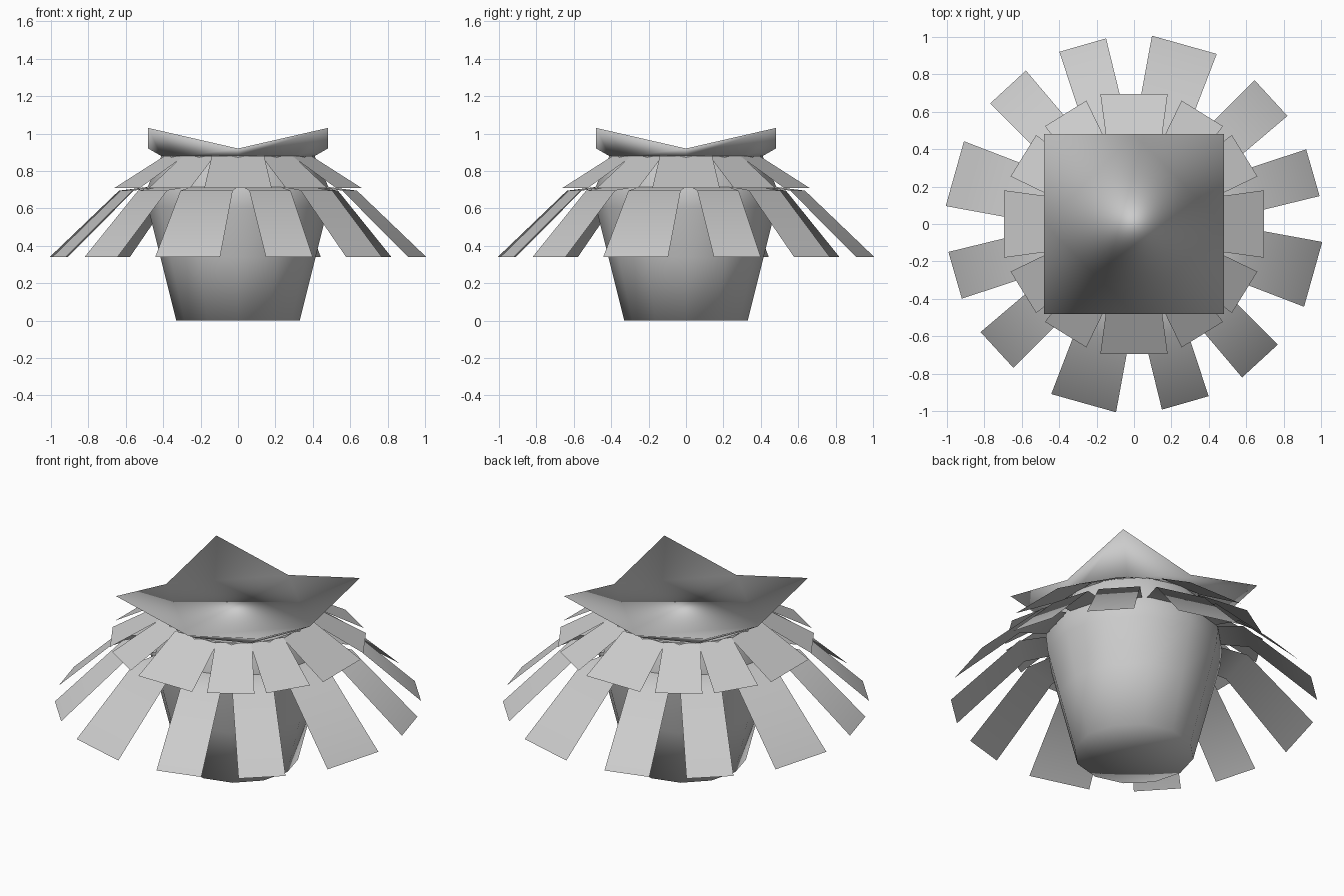
import bpy
from math import sin, cos, pi, radians

if "Cube" in bpy.data.objects:
    bpy.data.objects.remove(bpy.data.objects["Cube"])


def make(name, verts, faces, smooth=True):
    me = bpy.data.meshes.new(name)
    me.from_pydata(verts, [], faces)
    me.update()
    ob = bpy.data.objects.new(name, me)
    bpy.context.collection.objects.link(ob)
    if smooth:
        for p in me.polygons:
            p.use_smooth = True
    return ob


def lathe(name, profile, n):
    # turned shape with a closed bottom fan
    verts = [(r * cos(2 * pi * i / n), r * sin(2 * pi * i / n), z)
             for r, z in profile for i in range(n)]
    faces = [(k * n + i, k * n + (i + 1) % n, (k + 1) * n + (i + 1) % n, (k + 1) * n + i)
             for k in range(len(profile) - 1) for i in range(n)]
    verts.append((0, 0, profile[0][1]))
    faces += [(len(verts) - 1, (i + 1) % n, i) for i in range(n)]
    return make(name, verts, faces)


def leaf_ring(name, path, offset, wide, narrow):
    # twelve flat strips, every third one wider; path = (radius, z) points
    verts, faces = [], []
    for k in range(12):
        a = radians(offset + 90 * (k // 3) + (0, 31.7, 58.3)[k % 3])
        widths = narrow if k % 3 else wide
        s = len(verts)
        for (r, z), w in zip(path, widths):
            for t in (-w / 2, w / 2):
                verts.append((r * cos(a) - t * sin(a), r * sin(a) + t * cos(a), z))
        for j in range(len(path) - 1):
            b = s + 2 * j
            faces.append((b, b + 2, b + 3, b + 1))
    return make(name, verts, faces)


# tapered body
lathe("body", [(0.33, 0), (0.415, 0.34), (0.48, 0.60), (0.49, 0.70), (0.41, 0.88)], 12)

# square top with raised corners, flaring from the round neck
verts = []
for i in range(8):
    a = i * pi / 4
    verts.append((0.41 * cos(a), 0.41 * sin(a), 0.88))
for i in range(8):
    a = i * pi / 4
    corner = i % 2
    r = 0.48 * (2 ** 0.5 if corner else 1)
    verts.append((r * cos(a), r * sin(a), 1.03 if corner else 0.92))
faces = [(i, (i + 1) % 8, 8 + (i + 1) % 8, 8 + i) for i in range(8)]
# flat middle plus four upturned corners
faces.append((8, 10, 12, 14))
faces += [(8 + i, 9 + i, 8 + (i + 2) % 8) for i in range(0, 8, 2)]
make("square_top", verts, faces)

# upper skirt of short leaves
leaf_ring("upper_leaves", [(0.40, 0.88), (0.695, 0.71)], 0, (0.28, 0.36), (0.20, 0.26))

# lower skirt of long leaves, turned half a step
leaf_ring("lower_leaves", [(0.46, 0.715), (0.62, 0.695), (0.995, 0.34)], -15.7,
          (0.26, 0.29, 0.36), (0.21, 0.23, 0.26))
